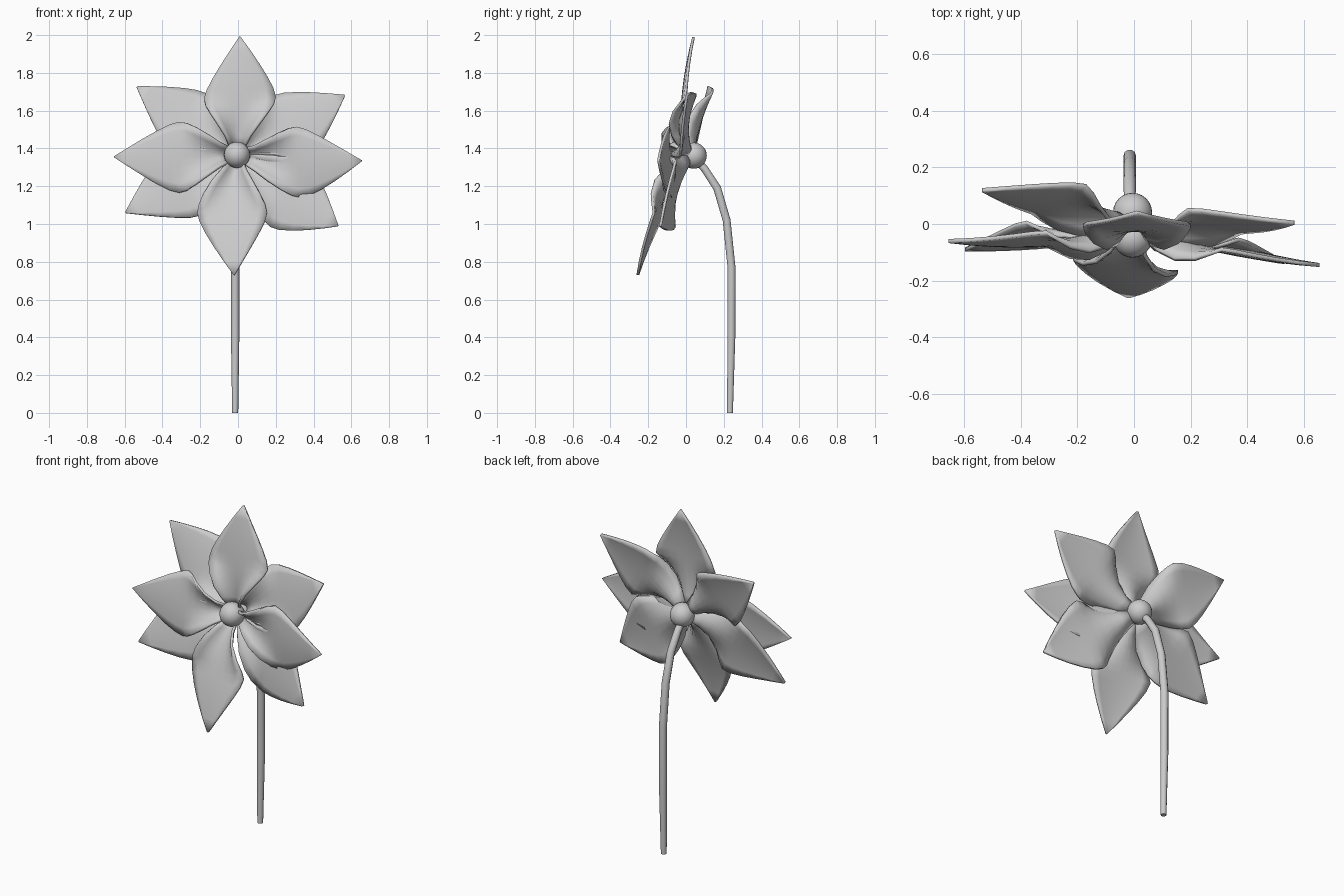
import bpy
from mathutils import Vector

if "Cube" in bpy.data.objects:
    bpy.data.objects.remove(bpy.data.objects["Cube"])

HUB = Vector((-0.005, -0.01, 1.362))

# petal rows: position along length, half width factor, forward curl of the edges
ROWS = [(0.0, 0.20, 0.035), (0.12, 0.34, 0.06), (0.24, 0.56, 0.068), (0.36, 0.80, 0.045),
        (0.44, 0.95, 0.012), (0.5, 1.0, -0.012), (0.58, 0.93, -0.014), (0.68, 0.76, -0.011),
        (0.79, 0.53, -0.007), (0.9, 0.27, -0.003), (1.0, 0.015, 0.0)]

# name: tip, side corner a, side corner b, base depth
PETALS = {
    "front_petal_top": ((0.01, 0.04, 1.99), (-0.18, -0.005, 1.66), (0.20, -0.005, 1.67), -0.005),
    "front_petal_right": ((0.655, -0.145, 1.335), (0.31, -0.09, 1.515), (0.33, -0.08, 1.14), -0.01),
    "front_petal_bottom": ((-0.02, -0.255, 0.73), (-0.215, -0.12, 1.06), (0.155, -0.17, 1.06), -0.01),
    "front_petal_left": ((-0.655, -0.06, 1.355), (-0.31, -0.03, 1.54), (-0.31, -0.075, 1.165), -0.01),
    "back_petal_upper_right": ((0.565, 0.005, 1.68), (0.19, 0.05, 1.68), (0.38, -0.03, 1.36), 0.025),
    "back_petal_lower_right": ((0.53, -0.135, 0.99), (0.17, -0.06, 0.985), (0.37, -0.055, 1.335), 0.025),
    "back_petal_lower_left": ((-0.595, -0.09, 1.06), (-0.20, -0.07, 1.045), (-0.38, 0.005, 1.39), 0.025),
    "back_petal_upper_left": ((-0.535, 0.12, 1.725), (-0.17, 0.135, 1.69), (-0.36, 0.04, 1.39), 0.03),
}


def smooth(obj, angle=0.7):
    bpy.ops.object.select_all(action='DESELECT')
    bpy.context.view_layer.objects.active = obj
    obj.select_set(True)
    bpy.ops.object.shade_smooth_by_angle(angle=angle)


def petal(name, tip, a, b, base_y, bulge=0.012, cols=9):
    tip, a, b = Vector(tip), Vector(a), Vector(b)
    half = (a - b) / 2
    out = Vector((tip.x - HUB.x, 0, tip.z - HUB.z)).normalized()
    base = Vector((HUB.x, base_y, HUB.z)) + out * 0.04
    n = (tip - base).cross(half).normalized()
    if n.y > 0:
        n = -n
    mid = (a + b) / 2 + n * bulge
    verts, faces = [], []
    for u, w, curl in ROWS:
        # quadratic through base, mid and tip
        c = (base * (2 * (u - 0.5) * (u - 1)) + mid * (4 * u * (1 - u))
             + tip * (2 * u * (u - 0.5)))
        for j in range(cols):
            v = j / (cols - 1) * 2 - 1
            verts.append(c + half * (w * v) + n * (curl * v * v))
    for i in range(len(ROWS) - 1):
        for j in range(cols - 1):
            k = i * cols + j
            faces.append((k, k + 1, k + cols + 1, k + cols))
    me = bpy.data.meshes.new(name)
    me.from_pydata(verts, [], faces)
    obj = bpy.data.objects.new(name, me)
    bpy.context.collection.objects.link(obj)
    mod = obj.modifiers.new("thickness", 'SOLIDIFY')
    mod.thickness = 0.014
    mod.offset = 0
    smooth(obj)


# petals
for name, args in PETALS.items():
    petal(name, *args)

# front and back beads of the flower centre
for name, y, z in (("front_bead", -0.05, 1.366), ("back_bead", 0.041, 1.362)):
    bpy.ops.mesh.primitive_uv_sphere_add(segments=24, ring_count=14, radius=0.069,
                                         location=(-0.005, y, z))
    bpy.context.object.name = name
    smooth(bpy.context.object)

# curved stem: y, z, radius
STEM = [(0.233, 0.0, 0.016), (0.240, 0.4, 0.022), (0.241, 0.77, 0.022), (0.215, 1.02, 0.022),
        (0.165, 1.19, 0.022), (0.10, 1.29, 0.021), (0.045, 1.35, 0.02)]
cu = bpy.data.curves.new("stem", 'CURVE')
cu.dimensions = '3D'
cu.bevel_depth = 1.0
cu.bevel_resolution = 3
cu.use_fill_caps = True
sp = cu.splines.new('POLY')
sp.points.add(len(STEM) - 1)
for p, (y, z, r) in zip(sp.points, STEM):
    p.co = (-0.015, y, z, 1)
    p.radius = r
sp.use_smooth = True
stem = bpy.data.objects.new("stem", cu)
bpy.context.collection.objects.link(stem)
